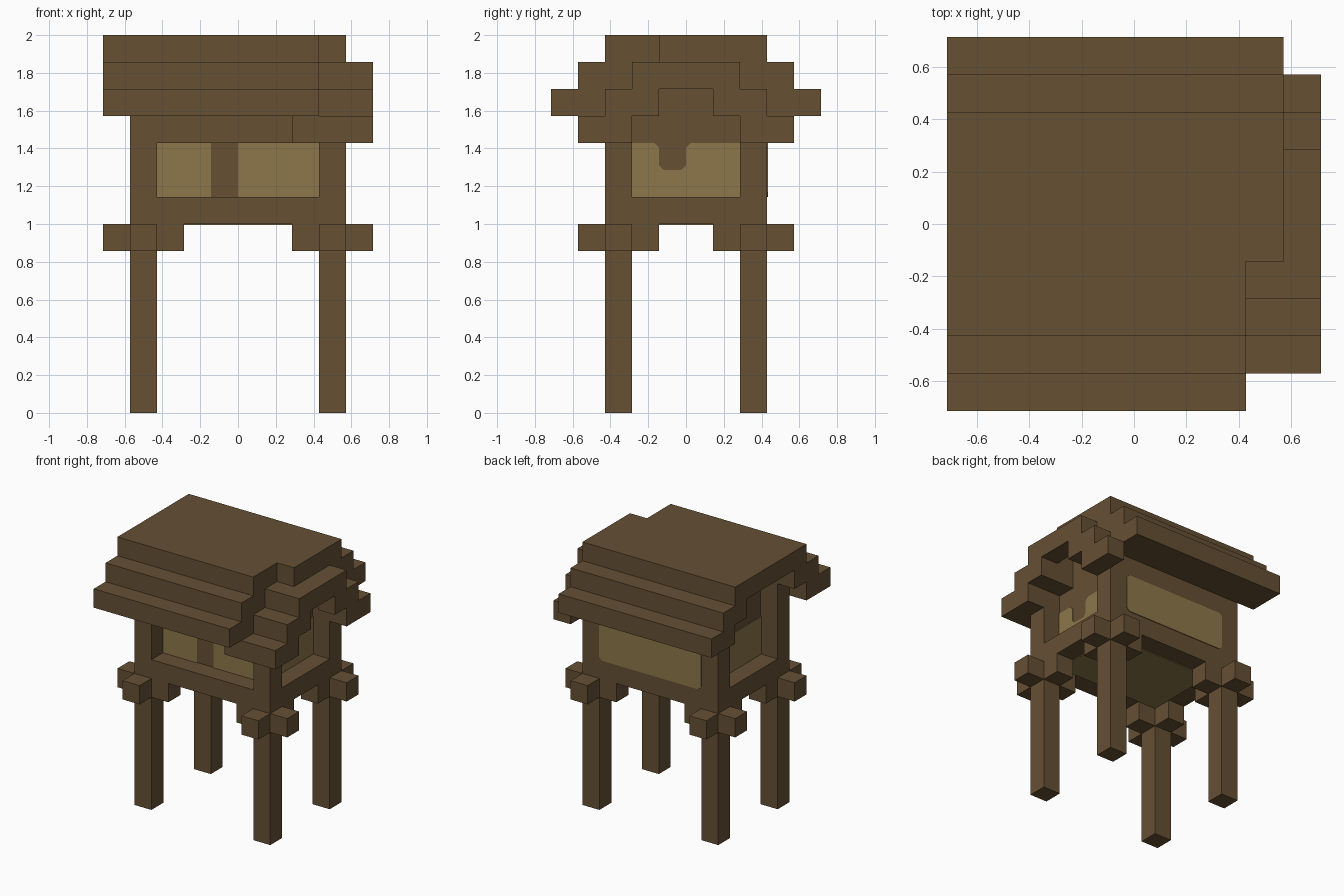
import bpy
import bmesh
from mathutils import Vector

if "Cube" in bpy.data.objects:
    bpy.data.objects.remove(bpy.data.objects["Cube"], do_unlink=True)

U = 1 / 7       # one block
THIN = 0.04     # panel thickness in blocks


def make_material(name, color):
    mat = bpy.data.materials.new(name)
    mat.use_nodes = True
    mat.diffuse_color = color
    mat.node_tree.nodes["Principled BSDF"].inputs["Base Color"].default_value = color
    return mat


WOOD = make_material("dark wood", (0.133, 0.080, 0.034, 1))
PALE = make_material("pale wood", (0.270, 0.184, 0.069, 1))


def prism(name, points, axis, lo, hi, mat=WOOD):
    """Extrude a flat outline, measured in blocks, along one axis."""
    def place(p, d):
        c = list(p)
        c.insert("xyz".index(axis), d)
        return Vector(c) * U
    bm = bmesh.new()
    face = bm.faces.new([bm.verts.new(place(p, lo)) for p in points])
    ext = bmesh.ops.extrude_face_region(bm, geom=[face])
    moved = [v for v in ext["geom"] if isinstance(v, bmesh.types.BMVert)]
    bmesh.ops.translate(bm, verts=moved, vec=place((0, 0), hi - lo))
    bmesh.ops.recalc_face_normals(bm, faces=bm.faces)
    mesh = bpy.data.meshes.new(name)
    bm.to_mesh(mesh)
    bm.free()
    mesh.materials.append(mat)
    obj = bpy.data.objects.new(name, mesh)
    bpy.context.collection.objects.link(obj)
    return obj


def box(name, x, y, z, mat=WOOD):
    outline = [(x[0], y[0]), (x[1], y[0]), (x[1], y[1]), (x[0], y[1])]
    return prism(name, outline, "z", z[0], z[1], mat)


# Corner posts, each with a cross-shaped bracket
for sx, side in ((-1, "right"), (1, "left")):
    for sy, end in ((-1, "front"), (1, "back")):
        cx, cy = sx * 3.5, sy * 2.5
        box(f"{end}_{side}_post", (cx - .5, cx + .5), (cy - .5, cy + .5), (0, 12))
        cross = []
        for a, b in ((1, 1), (-1, 1), (-1, -1), (1, -1)):
            arm = [(1.5 * a, .5 * b), (.5 * a, .5 * b), (.5 * a, 1.5 * b)]
            cross += arm if a * b > 0 else arm[::-1]
        prism(f"{end}_{side}_bracket", [(cx + p, cy + q) for p, q in cross], "z", 6, 7)

# Cabin core and the frame around its recessed sides
box("cabin_core", (-3, 3), (-2, 2), (7, 13))
box("front_sill", (-3, 3), (-3, -2), (7, 8))
box("front_lintel", (-3, 3), (-3, -2), (10, 12))
box("back_wall", (-3, 3), (2, 3), (7, 12))
box("left_sill", (3, 4), (-2, 2), (7, 8))
box("right_sill", (-4, -3), (-2, 2), (7, 8))

# Pale panels
for name, x in (("front_panel_wide", (0, 3)), ("front_panel_narrow", (-3, -1))):
    box(name, x, (-2 - THIN, -2), (8, 10), PALE)
box("right_panel", (-3 - THIN, -3), (-2, 2), (8, 10), PALE)
box("floor_panel", (-3, 3), (-2, 2), (7 - THIN, 7), PALE)

c = 0.17  # corner cut
back = [(sx * (3 - dx), 9 + sz * (1 - dz))
        for sx, sz, cuts in ((1, 1, ((0, c), (c, 0))), (-1, 1, ((c, 0), (0, c))),
                             (-1, -1, ((0, c), (c, 0))), (1, -1, ((c, 0), (0, c))))
        for dx, dz in cuts]
prism("back_panel", back, "y", 3, 3 + THIN, PALE)

notch = [(c, 10), (0, 10 - c), (0, 9 + c), (-c, 9)]
notch += [(-1 - y, z) for y, z in reversed(notch)]
prism("left_panel", [(-2, 10), (-2, 8), (2, 8), (2, 10)] + notch, "x", 3, 3 + THIN, PALE)


# Stepped hollow roof, with the front slope one block shorter
def stepped(s, base, outer, middle):
    """Half of a stepped arch, three blocks high, ending at y = middle."""
    pts = [(s * outer, base), (s * outer, base + 1), (s * (outer - 1), base + 1),
           (s * (outer - 1), base + 2), (s * (outer - 2), base + 2),
           (s * (outer - 2), base + 3), (middle, base + 3), (middle, base + 2),
           (s * (outer - 3), base + 2), (s * (outer - 3), base + 1),
           (s * (outer - 2), base + 1), (s * (outer - 2), base)]
    return [p for i, p in enumerate(pts) if p != pts[i - 1]]


prism("roof_front", stepped(-1, 11, 5, -1), "x", -5, 3)
prism("roof_back", stepped(1, 11, 5, -1), "x", -5, 4)

# Stepped arch under the roof's left end
prism("arch_back", stepped(1, 10, 4, -1), "x", 4, 5)
arch_front = [(-4, 10), (-4, 11), (-3, 11), (-3, 12), (-2, 12), (-2, 13),
              (-1, 13), (-1, 11), (-2, 11), (-2, 10)]
prism("arch_front", arch_front, "x", 3, 5)
box("arch_front_foot", (2, 3), (-4, -3), (10, 11))
